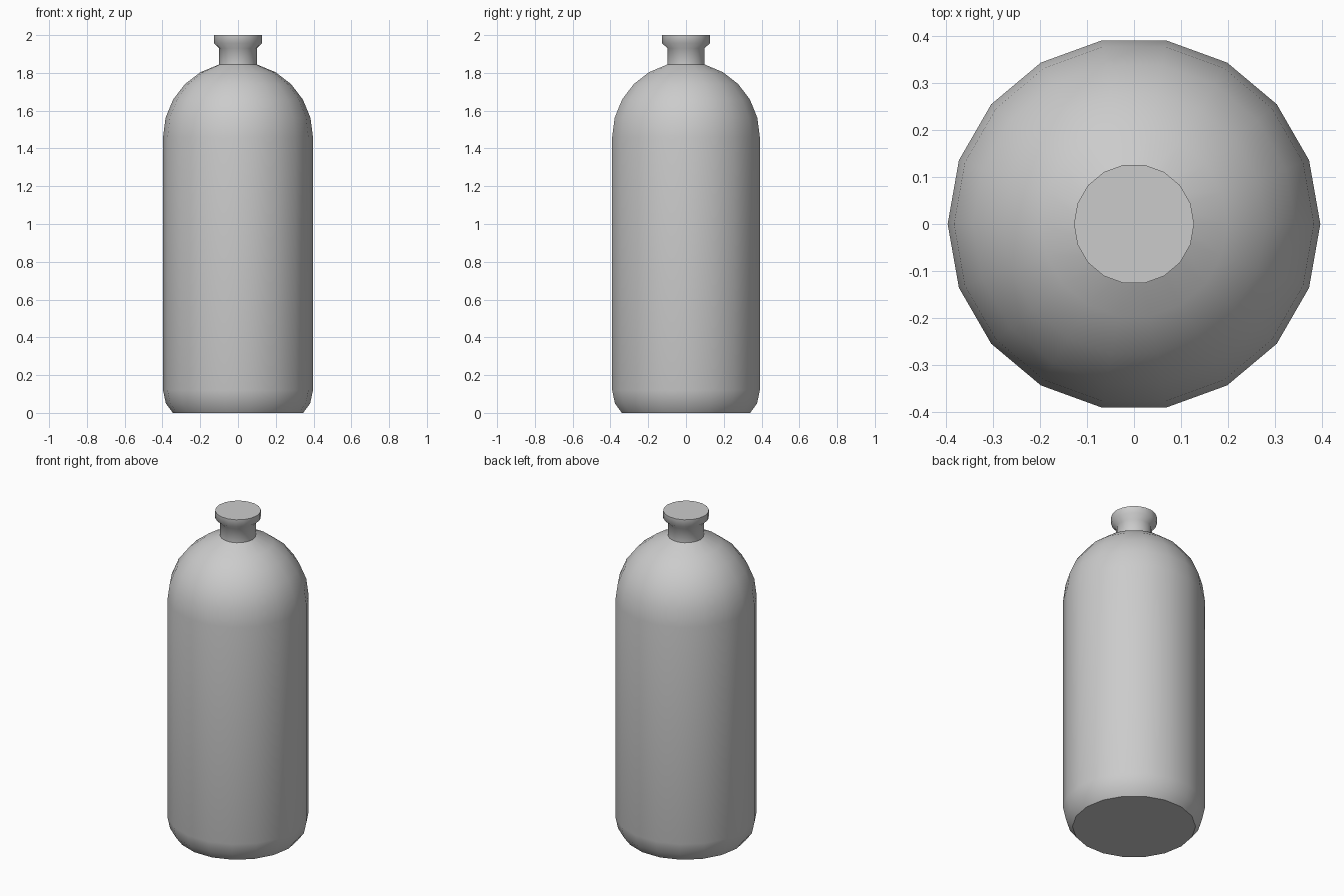
import bpy, bmesh, math

cube = bpy.data.objects.get("Cube")
if cube:
    bpy.data.objects.remove(cube, do_unlink=True)

SIDES = 18
RADIUS = 0.397
SHOULDER_Z = 1.46

grey = bpy.data.materials.new("plain grey")
grey.use_nodes = True
colour = (0.6, 0.6, 0.6, 1)
grey.diffuse_color = colour
grey.node_tree.nodes["Principled BSDF"].inputs["Base Color"].default_value = colour


def lathe(name, profile):
    """Turn a (radius, height) profile about z and close both ends."""
    bm = bmesh.new()
    rings = []
    for r, z in profile:
        angles = [math.tau * i / SIDES for i in range(SIDES)]
        rings.append([bm.verts.new((r * math.cos(a), r * math.sin(a), z)) for a in angles])
    for low, high in zip(rings, rings[1:]):
        for i in range(SIDES):
            j = (i + 1) % SIDES
            bm.faces.new((low[i], low[j], high[j], high[i]))
    bm.faces.new(rings[0][::-1])
    bm.faces.new(rings[-1])
    mesh = bpy.data.meshes.new(name)
    bm.to_mesh(mesh)
    bm.free()
    mesh.materials.append(grey)
    obj = bpy.data.objects.new(name, mesh)
    bpy.context.collection.objects.link(obj)
    bpy.ops.object.select_all(action="DESELECT")
    obj.select_set(True)
    bpy.context.view_layer.objects.active = obj
    bpy.ops.object.shade_smooth_by_angle(angle=math.radians(50))
    return obj


# Rounded foot and straight wall
profile = [(0.345, 0), (0.382, 0.05), (RADIUS, 0.12)]
# Domed shoulder in even steps
for step in range(6):
    a = math.radians(15 * step)
    profile.append((RADIUS * math.cos(a), SHOULDER_Z + RADIUS * math.sin(a)))
# Neck, flare and flat stopper
profile += [(0.1, 1.845), (0.1, 1.93), (0.128, 1.957), (0.128, 2.0)]
lathe("bottle", profile)
